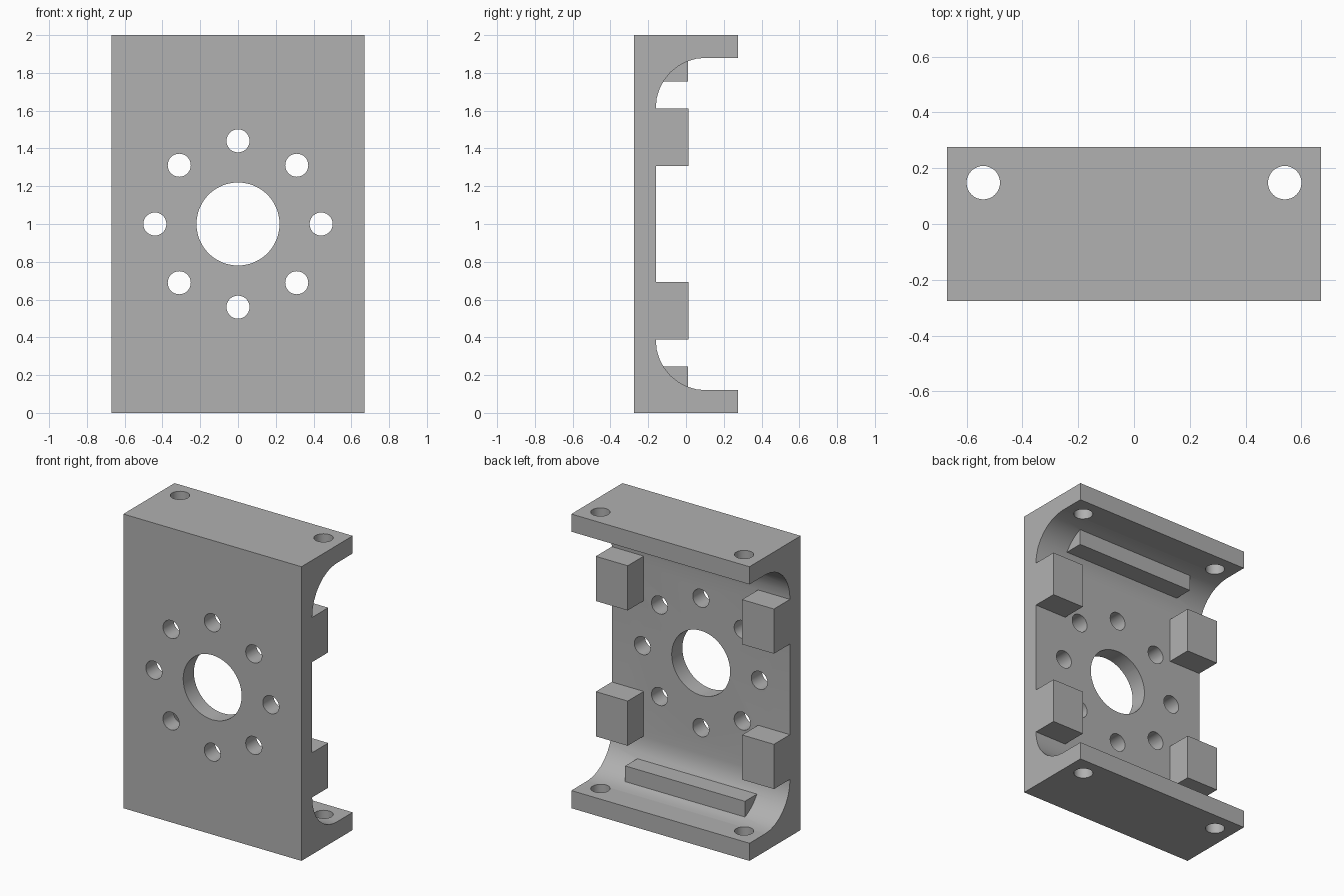
import bpy
import bmesh
from math import sin, cos, pi, radians
from mathutils import Matrix, Vector

if "Cube" in bpy.data.objects:
    bpy.data.objects.remove(bpy.data.objects["Cube"], do_unlink=True)

# Overall sizes
HALF_W, HALF_D, HEIGHT = 0.67, 0.275, 2.0
WALL_Y, FLANGE, FILLET = -0.16, 0.12, 0.265
MID = HEIGHT / 2

# Single grey metal
grey = bpy.data.materials.new("grey_metal")
grey.use_nodes = True
colour = (0.44, 0.44, 0.44, 1)
grey.diffuse_color = colour
grey.node_tree.nodes["Principled BSDF"].inputs["Base Color"].default_value = colour


def make_object(name, bm):
    bmesh.ops.recalc_face_normals(bm, faces=bm.faces)
    mesh = bpy.data.meshes.new(name)
    bm.to_mesh(mesh)
    bm.free()
    mesh.materials.append(grey)
    obj = bpy.data.objects.new(name, mesh)
    bpy.context.collection.objects.link(obj)
    return obj


def add_box(bm, low, high):
    low, high = Vector(low), Vector(high)
    place = Matrix.Translation((low + high) / 2) @ Matrix.Diagonal((*(high - low), 1))
    bmesh.ops.create_cube(bm, size=1, matrix=place)


def add_cylinder(bm, centre, radius, length, turn=0, sides=32):
    bmesh.ops.create_cone(bm, cap_ends=True, segments=sides, radius1=radius,
                          radius2=radius, depth=length,
                          matrix=Matrix.Translation(centre) @ Matrix.Rotation(turn, 4, "X"))


def apply_boolean(obj, tool, operation):
    mod = obj.modifiers.new(tool.name, "BOOLEAN")
    mod.operation, mod.solver, mod.object = operation, "EXACT", tool
    bpy.context.view_layer.objects.active = obj
    bpy.ops.object.modifier_apply(modifier=mod.name)
    bpy.data.objects.remove(tool, do_unlink=True)


# C-shaped channel: side profile with filleted inner corners, extruded across x
STEPS = 8
cy, cz = WALL_Y + FILLET, FLANGE + FILLET
lower = [(HALF_D, FLANGE)]
for i in range(STEPS + 1):
    a = pi / 2 * i / STEPS
    lower.append((cy - FILLET * sin(a), cz - FILLET * cos(a)))
upper = [(y, HEIGHT - z) for y, z in reversed(lower)]
profile = [(-HALF_D, 0), (HALF_D, 0)] + lower + upper + [(HALF_D, HEIGHT), (-HALF_D, HEIGHT)]
bm = bmesh.new()
face = bm.faces.new([bm.verts.new((-HALF_W, y, z)) for y, z in profile])
swept = bmesh.ops.extrude_face_region(bm, geom=[face])["geom"]
bmesh.ops.translate(bm, vec=(2 * HALF_W, 0, 0),
                    verts=[v for v in swept if isinstance(v, bmesh.types.BMVert)])
bracket = make_object("channel_bracket", bm)

# Ribs crossing both fillets
bm = bmesh.new()
add_box(bm, (-0.45, -0.2, 0.06), (0.45, 0.01, 0.245))
add_box(bm, (-0.45, -0.2, HEIGHT - 0.245), (0.45, 0.01, HEIGHT - 0.06))
apply_boolean(bracket, make_object("fillet_ribs", bm), "UNION")

# Centre bore, ring of bolt holes, and flange holes
bm = bmesh.new()
wall_mid = (WALL_Y - HALF_D) / 2
add_cylinder(bm, (0, wall_mid, MID), 0.22, 0.2, pi / 2, 48)
for i in range(8):
    a = i * pi / 4
    add_cylinder(bm, (0.44 * cos(a), wall_mid, MID + 0.44 * sin(a)), 0.061, 0.2, pi / 2)
for x in (-0.54, 0.54):
    for z in (FLANGE / 2, HEIGHT - FLANGE / 2):
        add_cylinder(bm, (x, 0.148, z), 0.06, 0.2)
apply_boolean(bracket, make_object("hole_cutter", bm), "DIFFERENCE")

# Four mounting pads on the inner wall, flush with the sides
bm = bmesh.new()
for x0, x1 in ((-HALF_W, -0.43), (0.43, HALF_W)):
    for z0, z1 in ((0.388, 0.692), (1.308, 1.612)):
        add_box(bm, (x0, WALL_Y, z0), (x1, 0.012, z1))
pads = make_object("mounting_pads", bm)

# Smooth the bores and fillets, keep edges crisp
bpy.ops.object.select_all(action="DESELECT")
bracket.select_set(True)
bpy.context.view_layer.objects.active = bracket
bpy.ops.object.shade_smooth_by_angle(angle=radians(25))
